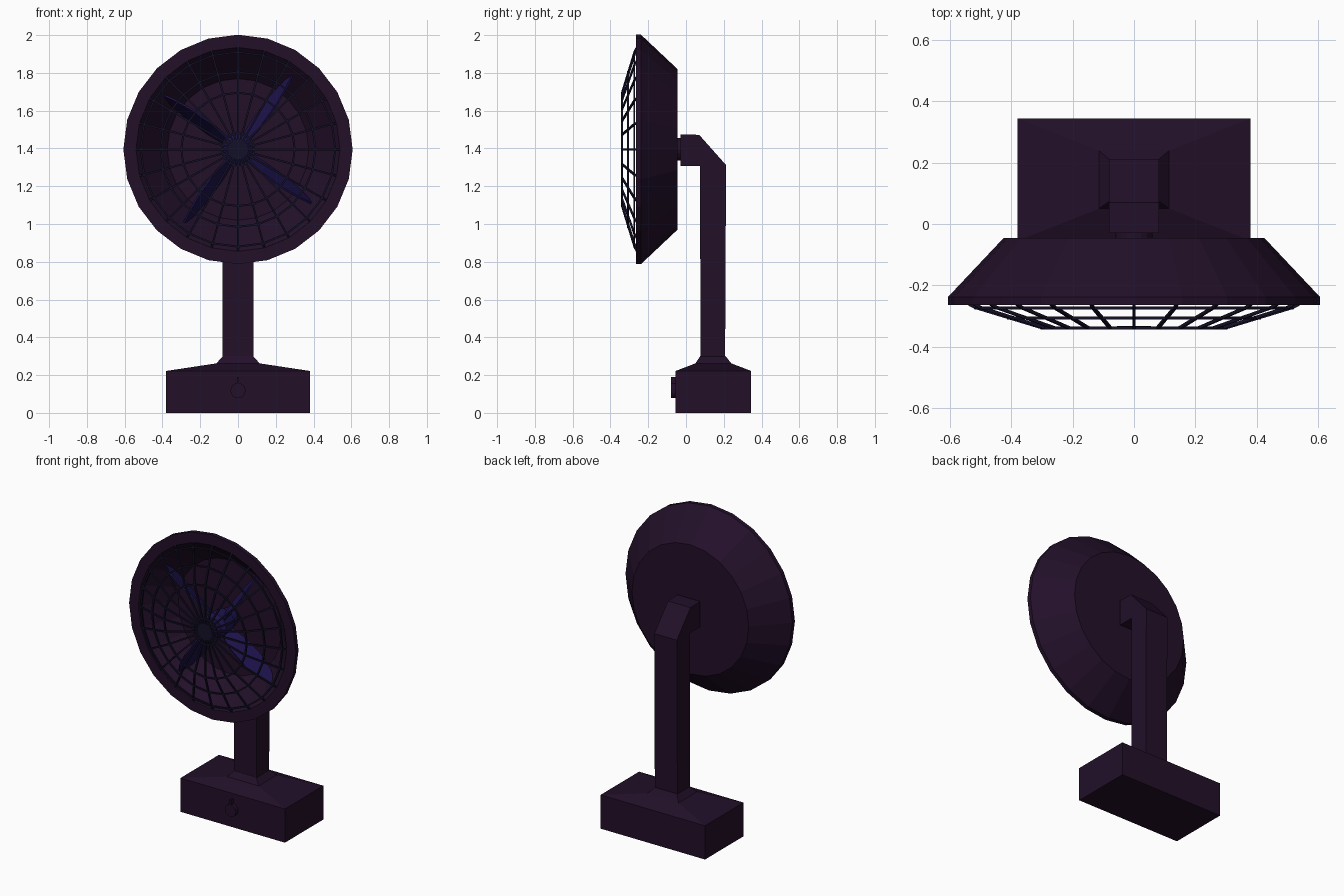
import bpy, bmesh, math
from math import sin, cos, pi
from mathutils import Vector

if "Cube" in bpy.data.objects:
    bpy.data.objects.remove(bpy.data.objects["Cube"])

CZ = 1.395   # height of the fan axis
N = 24       # sides of the housing and number of grille spokes


def material(name, rgb):
    m = bpy.data.materials.new(name)
    m.diffuse_color = (*rgb, 1)
    m.use_nodes = True
    m.node_tree.nodes["Principled BSDF"].inputs["Base Color"].default_value = m.diffuse_color
    return m


PLUM = material("dark_plum", (0.016, 0.005, 0.022))
BLUE = material("deep_blue", (0.012, 0.006, 0.07))
NAVY = material("dark_navy", (0.007, 0.005, 0.02))


def finish(name, bm, mat):
    bmesh.ops.recalc_face_normals(bm, faces=bm.faces)
    me = bpy.data.meshes.new(name)
    bm.to_mesh(me)
    bm.free()
    me.materials.append(mat)
    ob = bpy.data.objects.new(name, me)
    bpy.context.collection.objects.link(ob)
    return ob


def polar(r, y, a, cz=CZ):
    return Vector((r * cos(a), y, cz + r * sin(a)))


def bridge(bm, rings):
    n = len(rings[0])
    for a, b in zip(rings, rings[1:]):
        for i in range(n):
            j = (i + 1) % n
            bm.faces.new((a[i], a[j], b[j], b[i]))


def lathe(name, profile, n, mat, cz=CZ):
    """Turn (radius, y) points about the y axis and cap both ends."""
    bm = bmesh.new()
    rings = [[bm.verts.new(polar(r, y, 2 * pi * i / n, cz)) for i in range(n)]
             for r, y in profile]
    bridge(bm, rings)
    bm.faces.new(rings[0])
    bm.faces.new(rings[-1])
    return finish(name, bm, mat)


def add_wire(bm, pts, w, closed=False):
    """Square-section wire along points, standing off the y direction."""
    n = len(pts)
    rings = []
    for i, p in enumerate(pts):
        a = pts[(i - 1) % n] if closed else pts[max(i - 1, 0)]
        b = pts[(i + 1) % n] if closed else pts[min(i + 1, n - 1)]
        t = (b - a).normalized()
        side = t.cross(Vector((0, 1, 0))).normalized()
        up = side.cross(t)
        rings.append([bm.verts.new(p + w * (side * s + up * u))
                      for s, u in ((1, 1), (-1, 1), (-1, -1), (1, -1))])
    if closed:
        rings.append(rings[0])
    else:
        bm.faces.new(rings[0])
        bm.faces.new(rings[-1])
    bridge(bm, rings)


# Base: box with a two-step sloping top
bm = bmesh.new()
levels = [(0.38, -0.055, 0.345, 0), (0.38, -0.055, 0.345, 0.222),
          (0.115, 0.05, 0.24, 0.262), (0.08, 0.075, 0.21, 0.3)]
rings = [[bm.verts.new(v) for v in ((-x, y0, z), (x, y0, z), (x, y1, z), (-x, y1, z))]
         for x, y0, y1, z in levels]
bridge(bm, rings)
bm.faces.new(rings[0])
bm.faces.new(rings[-1])
finish("base", bm, PLUM)

# Control knob and its pointer
lathe("knob", [(0.04, -0.05), (0.04, -0.08)], 16, PLUM, 0.118)
bm = bmesh.new()
bmesh.ops.create_cube(bm, size=1)
for v in bm.verts:
    v.co = Vector((v.co.x * 0.012, -0.066 + v.co.y * 0.028, 0.17 + v.co.z * 0.04))
finish("knob_pointer", bm, PLUM)

# Bent support arm: side profile given width
bm = bmesh.new()
side = [(-0.03, 1.475), (0.07, 1.472), (0.212, 1.312), (0.207, 0.28),
        (0.077, 0.28), (0.074, 1.307), (-0.03, 1.307)]
rings = [[bm.verts.new((x, y, z)) for y, z in side] for x in (-0.082, 0.082)]
bridge(bm, rings)
for r in rings:
    bm.faces.new(r)
finish("support_arm", bm, PLUM)
lathe("head_joint", [(0.06, -0.06), (0.06, -0.02)], 16, PLUM)

# Hollow conical housing
lathe("fan_housing", [(0.425, -0.045), (0.607, -0.238), (0.607, -0.265),
                      (0.54, -0.265), (0.375, -0.085)], N, PLUM)

# Motor hub and four pitched, twisted blades
lathe("blade_hub", [(0.06, -0.08), (0.06, -0.14), (0.08, -0.15),
                    (0.08, -0.235), (0.055, -0.255)], 16, BLUE)
bm = bmesh.new()
stations = [(0.05, 0.035, 60), (0.17, 0.06, 62), (0.32, 0.065, 66),
            (0.42, 0.045, 70), (0.48, 0.012, 74)]
for k in range(4):
    a = math.radians(54) + k * pi / 2
    out, tan = Vector((cos(a), 0, sin(a))), Vector((-sin(a), 0, cos(a)))
    rings = []
    for r, half, pitch in stations:
        p = math.radians(pitch)
        chord = tan * cos(p) + Vector((0, sin(p), 0))
        thick = tan * sin(p) - Vector((0, cos(p), 0))
        mid = Vector((0, -0.195, CZ)) + out * r
        rings.append([bm.verts.new(mid + chord * half * s + thick * 0.005 * t)
                      for s, t in ((1, 1), (-1, 1), (-1, -1), (1, -1))])
    bridge(bm, rings)
    bm.faces.new(rings[0])
    bm.faces.new(rings[-1])
finish("fan_blades", bm, BLUE)

# Wire guard: radial spokes, rings and centre cap
bm = bmesh.new()
spoke = [(0.04, -0.339), (0.3, -0.339), (0.52, -0.272), (0.55, -0.255)]
for i in range(N):
    add_wire(bm, [polar(r, y, 2 * pi * i / N) for r, y in spoke], 0.005)
for r, y in ((0.085, -0.339), (0.3, -0.339), (0.41, -0.307), (0.515, -0.274)):
    add_wire(bm, [polar(r, y, 2 * pi * i / N) for i in range(N)], 0.005, True)
finish("wire_guard", bm, NAVY)
lathe("guard_cap", [(0.055, -0.333), (0.055, -0.345)], 16, NAVY)
